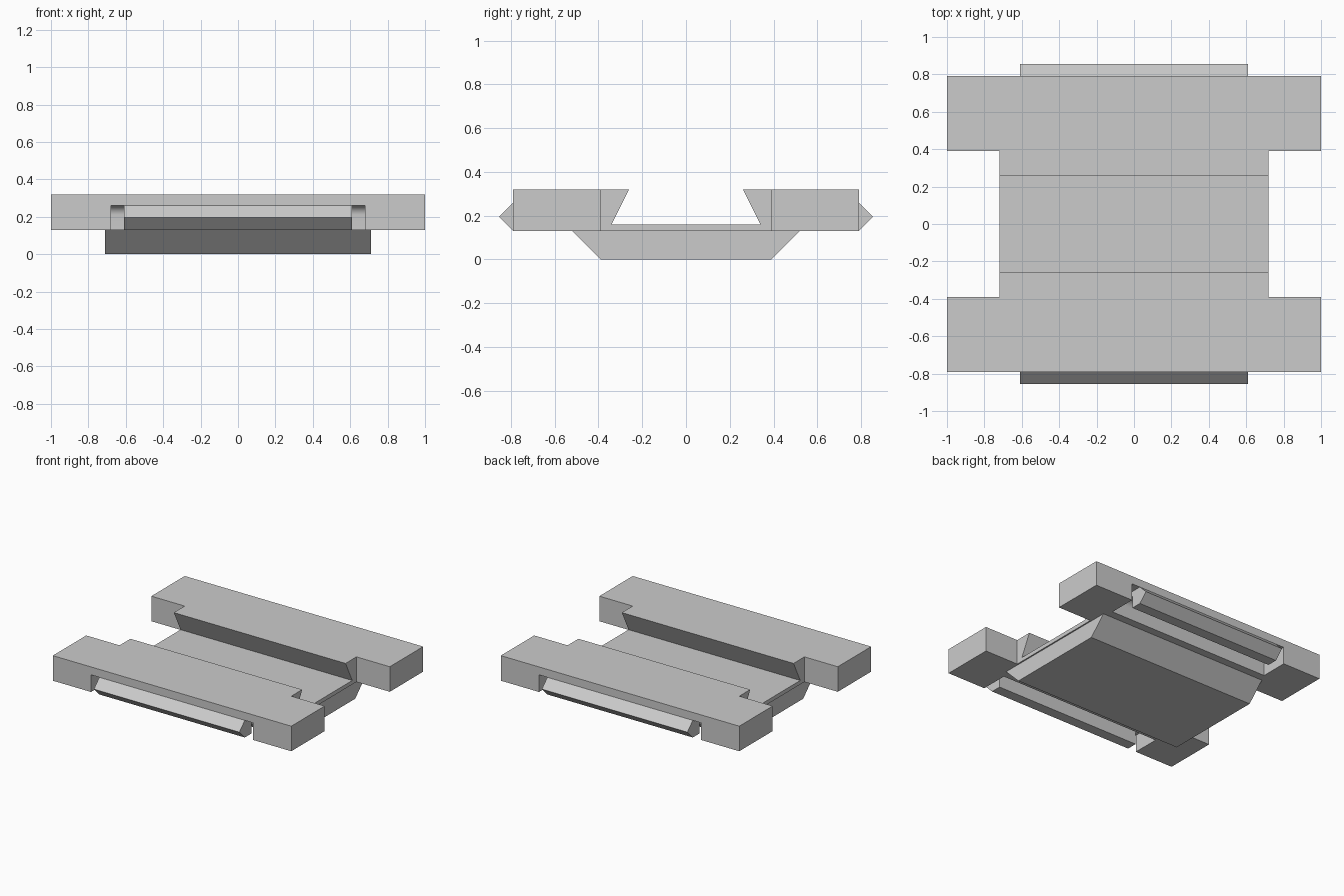
import bpy
import bmesh
import math

cube = bpy.data.objects.get("Cube")
if cube:
    bpy.data.objects.remove(cube, do_unlink=True)

grey = bpy.data.materials.new("plain_grey")
grey.use_nodes = True
grey.diffuse_color = (0.6, 0.6, 0.6, 1)
grey.node_tree.nodes["Principled BSDF"].inputs["Base Color"].default_value = (0.6, 0.6, 0.6, 1)


def extrude(name, profile, x0, x1):
    """Solid made by sweeping a (y, z) profile from x0 to x1."""
    bm = bmesh.new()
    face = bm.faces.new([bm.verts.new((x0, y, z)) for y, z in profile])
    result = bmesh.ops.extrude_face_region(bm, geom=[face])
    moved = [v for v in result["geom"] if isinstance(v, bmesh.types.BMVert)]
    bmesh.ops.translate(bm, vec=(x1 - x0, 0, 0), verts=moved)
    bmesh.ops.recalc_face_normals(bm, faces=bm.faces)
    mesh = bpy.data.meshes.new(name)
    bm.to_mesh(mesh)
    bm.free()
    mesh.materials.append(grey)
    obj = bpy.data.objects.new(name, mesh)
    bpy.context.collection.objects.link(obj)
    return obj


def select(obj):
    bpy.ops.object.select_all(action="DESELECT")
    obj.select_set(True)
    bpy.context.view_layer.objects.active = obj


def cut(obj, cutter):
    mod = obj.modifiers.new("cut", "BOOLEAN")
    mod.operation = "DIFFERENCE"
    mod.solver = "EXACT"
    mod.object = cutter
    select(obj)
    bpy.ops.object.modifier_apply(modifier=mod.name)
    bpy.data.objects.remove(cutter, do_unlink=True)


def arc(cy, cz, radius, start, end, steps=8):
    angles = [math.radians(start + (end - start) * i / steps) for i in range(steps + 1)]
    return [(cy + radius * math.cos(a), cz + radius * math.sin(a)) for a in angles]


def flip(profile, side):
    return [(side * y, z) for y, z in profile]


# Carriage: two rails joined by a floor with a dovetail channel
half = [(0.34, 0.16), (0.26, 0.32), (0.79, 0.32), (0.79, 0.13)]
carriage = extrude("carriage", half + flip(half, -1)[::-1], -1, 1)

# Waist cutouts at both ends
waist = [(-0.39, 0), (0.39, 0), (0.39, 0.5), (-0.39, 0.5)]
for side in (-1, 1):
    cut(carriage, extrude("waist_cutter", waist, side * 0.72, side * 1.2))

# Pockets in the outer faces, each with a sprung latch
pocket = [(0.9, 0.05), (0.9, 0.26)] + arc(0.63, 0.21, 0.05, 90, 180) + [(0.58, 0.05)]
latch = [(0.71, 0.13), (0.79, 0.13), (0.855, 0.195), (0.79, 0.26), (0.785, 0.28), (0.66, 0.28)]
latch += arc(0.66, 0.21, 0.05, 90, 0)
parts = [carriage]
for side, label in ((-1, "front"), (1, "back")):
    cut(carriage, extrude("pocket_cutter", flip(pocket, side), -0.68, 0.68))
    parts.append(extrude(label + "_latch", flip(latch, side), -0.61, 0.61))

# Base plate with sloped long sides
edge = [(0.39, 0), (0.52, 0.13), (0.50, 0.15)]
parts.append(extrude("base_plate", edge + flip(edge, -1)[::-1], -0.71, 0.71))

for part in parts:
    select(part)
    bpy.ops.object.shade_smooth_by_angle(angle=math.radians(25))
